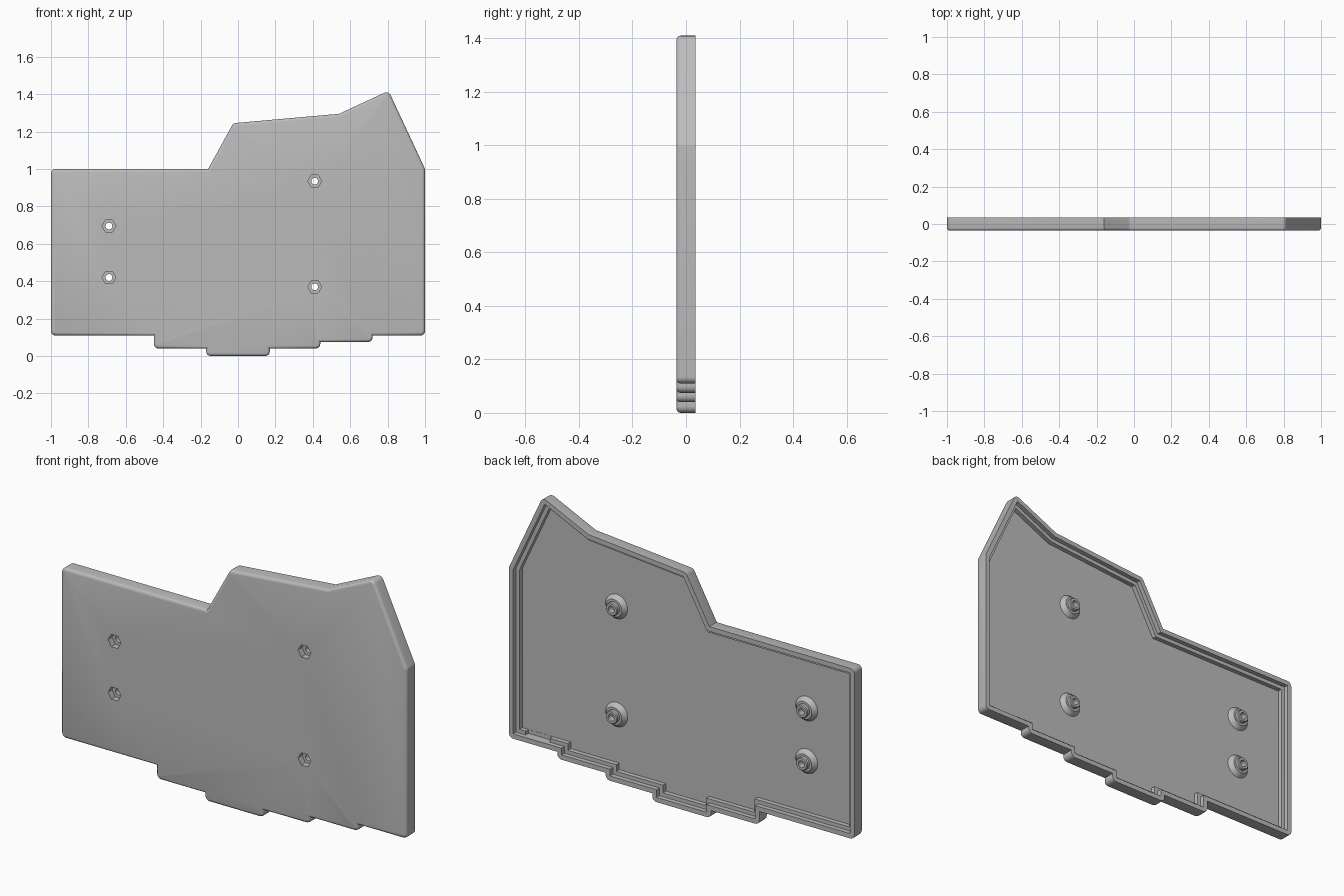
import bpy, bmesh, math
from mathutils import Vector

if "Cube" in bpy.data.objects:
    bpy.data.objects.remove(bpy.data.objects["Cube"], do_unlink=True)

grey = bpy.data.materials.new("plain grey")
grey.use_nodes = True
grey.diffuse_color = (0.5, 0.5, 0.5, 1)
grey.node_tree.nodes["Principled BSDF"].inputs["Base Color"].default_value = (0.5, 0.5, 0.5, 1)

FRONT, BACK, FLOOR, LEDGE = -0.036, 0.036, -0.012, 0.012
ARC = 5

# Outline as (x, z), counter-clockwise seen from the front
OUTLINE = [(-1, .11), (-.45, .11), (-.45, .04), (-.17, .04), (-.17, 0), (.17, 0),
           (.17, .04), (.44, .04), (.44, .075), (.72, .075), (.72, .11), (1, .11),
           (1, 1), (.805, 1.418), (.54, 1.295), (-.025, 1.245), (-.16, 1), (-1, 1)]


def inset_outline(d, radius=0.025):
    """Outline moved inwards by d, with its outward corners rounded."""
    pts = [Vector(p) for p in OUTLINE]
    ring = []
    for i, p in enumerate(pts):
        a = (p - pts[i - 1]).normalized()
        b = (pts[(i + 1) % len(pts)] - p).normalized()
        na, nb = Vector((-a.y, a.x)), Vector((-b.y, b.x))
        corner = p + (na + nb) * (d / (1 + na.dot(nb)))
        turn = math.atan2(a.x * b.y - a.y * b.x, a.dot(b))
        if turn < 0:
            ring.append(corner)
            continue
        r = max(radius - d, 0.003)
        centre = corner + (na + nb) * (r / (1 + na.dot(nb)))
        start = math.atan2(-na.y, -na.x)
        for k in range(ARC + 1):
            t = start + turn * k / ARC
            ring.append(centre + Vector((math.cos(t), math.sin(t))) * r)
    return ring


def finish(bm, name, helper=False):
    bmesh.ops.recalc_face_normals(bm, faces=bm.faces)
    mesh = bpy.data.meshes.new(name)
    bm.to_mesh(mesh)
    bm.free()
    mesh.materials.append(grey)
    ob = bpy.data.objects.new(name, mesh)
    bpy.context.scene.collection.objects.link(ob)
    ob.hide_render = helper
    return ob


def loft(rings, name, helper=False):
    """Skin rings of 3D points, capping both ends."""
    bm = bmesh.new()
    loops = [[bm.verts.new(p) for p in ring] for ring in rings]
    for low, high in zip(loops, loops[1:]):
        for i in range(len(low)):
            j = (i + 1) % len(low)
            bm.faces.new((low[i], low[j], high[j], high[i]))
    bm.faces.new(loops[0])
    bm.faces.new(loops[-1])
    return finish(bm, name, helper)


def lathe(x, z, profile, sides, name, helper=False):
    """Turned solid about the y direction; profile holds (radius, y)."""
    angles = [math.tau * i / sides for i in range(sides)]
    return loft([[(x + r * math.cos(t), y, z + r * math.sin(t)) for t in angles]
                 for r, y in profile], name, helper)


def box(lo, hi, name):
    x0, y0, z0 = lo
    x1, y1, z1 = hi
    return loft([[(x0, y, z0), (x1, y, z0), (x1, y, z1), (x0, y, z1)]
                 for y in (y0, y1)], name, True)


def boolean(target, other, operation):
    mod = target.modifiers.new(operation.title(), 'BOOLEAN')
    mod.operation = operation
    mod.solver = 'EXACT'
    mod.object = other
    bpy.context.view_layer.objects.active = target
    bpy.ops.object.modifier_apply(modifier=mod.name)
    bpy.data.objects.remove(other, do_unlink=True)


# Tray: softened front edge, outer wall, rim, stepped ledge, floor
sections = [(.015, FRONT), (.008, FRONT + .002), (.002, FRONT + .008), (0, FRONT + .015),
            (0, BACK), (.025, BACK), (.025, LEDGE), (.045, LEDGE), (.045, FLOOR)]
cover = loft([[(p.x, y, p.y) for p in inset_outline(d)] for d, y in sections], "cover_tray")

# Half-round cable notch in the left wall
bm = bmesh.new()
bmesh.ops.create_cone(bm, cap_ends=True, segments=32, radius1=.039, radius2=.039, depth=.2)
for v in bm.verts:
    v.co = Vector((1 + v.co.z, .027 + v.co.x, .886 + v.co.y))
boolean(cover, finish(bm, "notch_cutter", True), 'DIFFERENCE')

# Gap in the lower ledge
boolean(cover, box((.78, FLOOR + .001, .135), (.92, .1, .17), "ledge_cutter"), 'DIFFERENCE')

# Screw bosses with hexagonal pockets at the front and through holes
for x, z in [(-.69, .695), (-.69, .42), (.41, .935), (.41, .37)]:
    boss = [(.066, FLOOR - .005), (.064, FLOOR), (.046, .012), (.034, .012), (.034, .028), (.030, .032)]
    boolean(cover, lathe(x, z, boss, 32, "screw_boss"), 'UNION')
    boolean(cover, lathe(x, z, [(.037, -.1), (.037, -.002)], 6, "hex_cutter", True), 'DIFFERENCE')
    boolean(cover, lathe(x, z, [(.018, -.05), (.018, .1)], 24, "hole_cutter", True), 'DIFFERENCE')

bpy.ops.object.select_all(action='DESELECT')
cover.select_set(True)
bpy.context.view_layer.objects.active = cover
bpy.ops.object.shade_smooth_by_angle(angle=math.radians(30))
